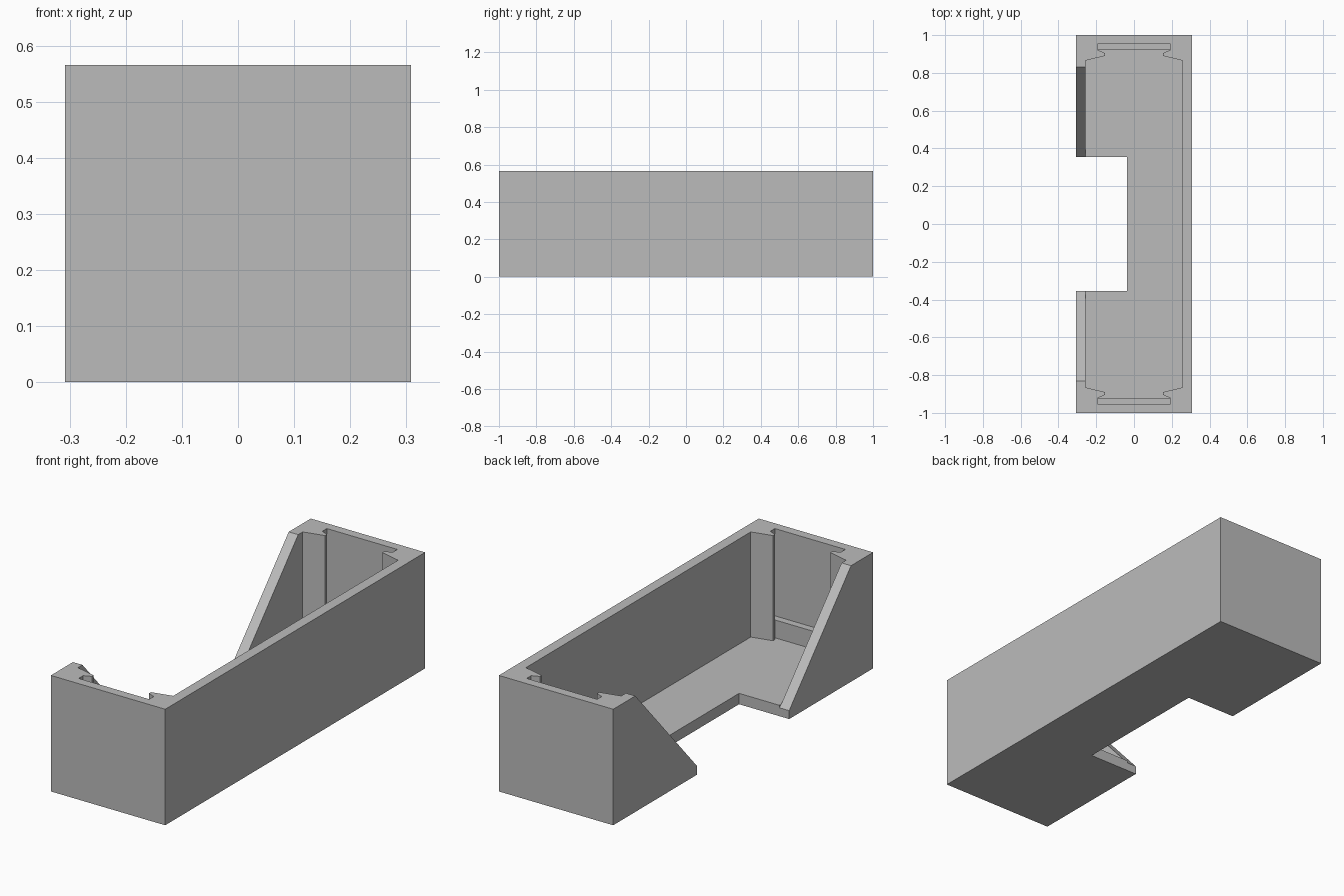
import bpy, bmesh
from mathutils import Vector

cube = bpy.data.objects.get("Cube")
if cube:
    bpy.data.objects.remove(cube, do_unlink=True)

HALF_X, HALF_Y, HEIGHT = 0.308, 1.0, 0.565
INNER_X, FLOOR, OVER = 0.257, 0.053, 0.7
SLOT_X, SLOT_IN, SLOT_OUT = 0.19, 0.92, 0.955

gray = bpy.data.materials.new("plain gray")
gray.use_nodes = True
color = (0.5, 0.5, 0.5, 1)
gray.diffuse_color = color
gray.node_tree.nodes["Principled BSDF"].inputs["Base Color"].default_value = color


def prism(name, points, sweep):
    """Extrude a flat 3D outline along a vector."""
    bm = bmesh.new()
    face = bm.faces.new([bm.verts.new(p) for p in points])
    moved = bmesh.ops.extrude_face_region(bm, geom=[face])["geom"]
    verts = [v for v in moved if isinstance(v, bmesh.types.BMVert)]
    bmesh.ops.translate(bm, verts=verts, vec=Vector(sweep))
    bmesh.ops.recalc_face_normals(bm, faces=bm.faces)
    mesh = bpy.data.meshes.new(name)
    bm.to_mesh(mesh)
    bm.free()
    mesh.materials.append(gray)
    obj = bpy.data.objects.new(name, mesh)
    bpy.context.collection.objects.link(obj)
    return obj


def box(name, x0, x1, y0, y1, z0, z1):
    outline = [(x0, y0, z0), (x1, y0, z0), (x1, y1, z0), (x0, y1, z0)]
    return prism(name, outline, (0, 0, z1 - z0))


def cut(target, cutter):
    mod = target.modifiers.new("cut", 'BOOLEAN')
    mod.operation, mod.solver, mod.object = 'DIFFERENCE', 'EXACT', cutter
    cutter.hide_render = True
    bpy.context.view_layer.objects.active = target
    bpy.ops.object.modifier_apply(modifier=mod.name)
    bpy.data.objects.remove(cutter, do_unlink=True)


# Outer shell
tray = box("tray_body", -HALF_X, HALF_X, -HALF_Y, HALF_Y, 0, HEIGHT)

# Cavity: tapered ends, retaining lips and panel slots, mirrored both ways
quarter = [(INNER_X, 0.865), (0.154, 0.89), (0.154, 0.905),
           (SLOT_X, SLOT_IN), (SLOT_X, SLOT_OUT)]
half = quarter + [(-x, y) for x, y in reversed(quarter)]
outline = half + [(x, -y) for x, y in reversed(half)]
cut(tray, prism("cavity_cutter", [(x, y, FLOOR) for x, y in outline], (0, 0, OVER)))

# Sloped opening in the side wall
low_y, low_z, top_y = 0.353, 0.04, 0.83
slope = (top_y - low_y) / (HEIGHT - low_z)
high_y = low_y + slope * (OVER - low_z)
profile = [(-high_y, OVER), (-low_y, low_z), (low_y, low_z), (high_y, OVER)]
cut(tray, prism("slope_cutter", [(-0.4, y, z) for y, z in profile],
                (0.4 - INNER_X + 0.001, 0, 0)))

# Rectangular notch through the floor
cut(tray, box("notch_cutter", -0.5, -0.038, -0.354, 0.354, -0.1, OVER))

# Raised sill at the bottom of each panel slot
for side, name in ((1, "back_slot_sill"), (-1, "front_slot_sill")):
    y0, y1 = sorted((side * SLOT_IN, side * SLOT_OUT))
    box(name, -SLOT_X, SLOT_X, y0, y1, FLOOR, 0.14)
